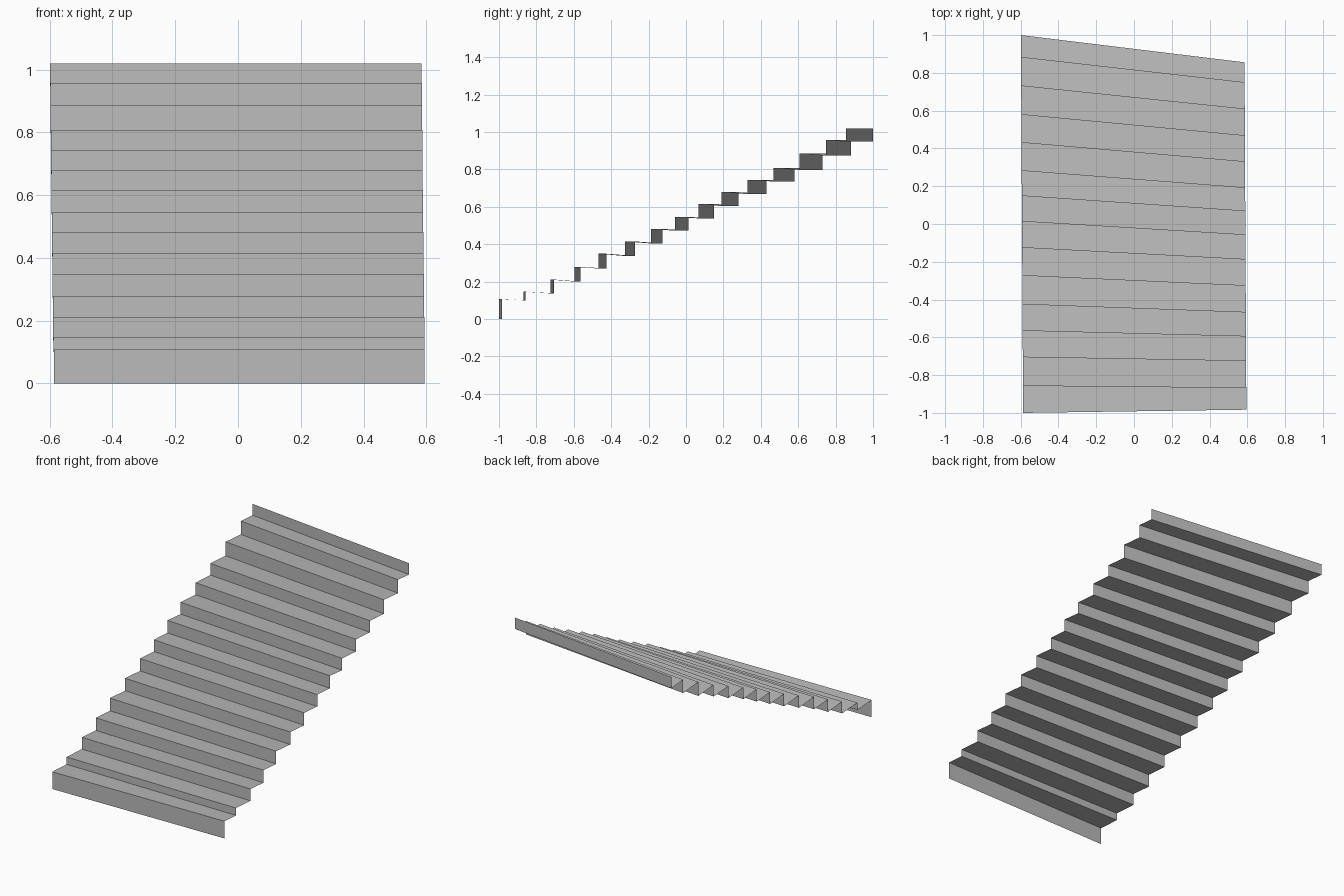
import bpy
import bmesh

cube = bpy.data.objects.get("Cube")
if cube:
    bpy.data.objects.remove(cube, do_unlink=True)

# Plain grey sheet material
grey = bpy.data.materials.new("plain grey")
grey.use_nodes = True
colour = (0.5, 0.5, 0.5, 1)
grey.diffuse_color = colour
grey.node_tree.nodes["Principled BSDF"].inputs["Base Color"].default_value = colour

# Each riser: y at the right edge of the flight (-x), y at the left edge (+x), bottom z, top z
risers = [
    (-1.0, -0.983, 0, 0.108), (-0.857, -0.868, 0.1, 0.146),
    (-0.705, -0.725, 0.137, 0.211), (-0.565, -0.595, 0.2, 0.279),
    (-0.425, -0.468, 0.27, 0.349), (-0.273, -0.327, 0.337, 0.415),
    (-0.125, -0.188, 0.404, 0.482), (0.014, -0.058, 0.472, 0.546),
    (0.149, 0.068, 0.538, 0.616), (0.282, 0.191, 0.604, 0.678),
    (0.431, 0.329, 0.668, 0.744), (0.579, 0.467, 0.735, 0.808),
    (0.731, 0.608, 0.797, 0.885), (0.882, 0.748, 0.873, 0.957),
    (1.0, 0.856, 0.948, 1.019),
]

# Folded sheet: risers joined by gently sloping treads
bm = bmesh.new()
previous = None
for i, (y_a, y_b, low, high) in enumerate(risers):
    t = i / (len(risers) - 1)
    x_a, x_b = -0.587 - 0.012 * t, 0.595 - 0.01 * t
    for z in (low, high):
        edge = bm.verts.new((x_a, y_a, z)), bm.verts.new((x_b, y_b, z))
        if previous:
            bm.faces.new((previous[0], previous[1], edge[1], edge[0]))
        previous = edge

mesh = bpy.data.meshes.new("stair_flight")
bm.to_mesh(mesh)
bm.free()
mesh.materials.append(grey)
stairs = bpy.data.objects.new("stair_flight", mesh)
bpy.context.collection.objects.link(stairs)
